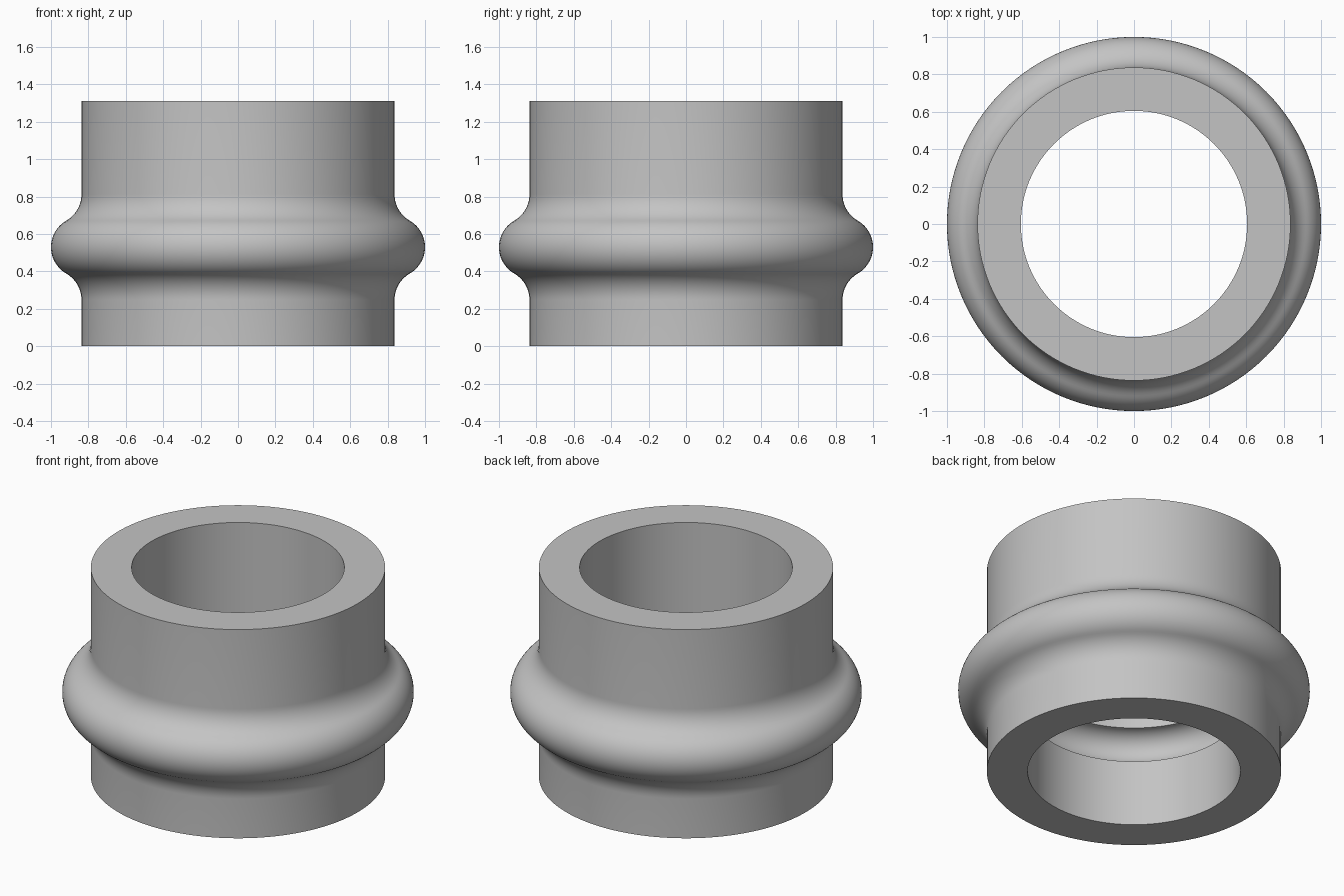
import bpy, bmesh
from math import sin, cos, radians, pi, atan2, degrees
from mathutils import Matrix

cube = bpy.data.objects.get("Cube")
if cube:
    bpy.data.objects.remove(cube)

HEIGHT = 1.31
OUTER, BORE = 0.837, 0.605     # wall radii
MID = 0.53                     # height of the bulge
BULGE = 1 - OUTER              # bulge and fillet radius
GROOVE = 0.11                  # radius of the inner groove
SEGMENTS = 128


def arc(r, z, radius, start, end, steps):
    """Points (r, z) along an arc, angles in degrees."""
    points = []
    for i in range(steps + 1):
        a = radians(start + (end - start) * i / steps)
        points.append((r + radius * cos(a), z + radius * sin(a)))
    return points


# Fillet centres lie one radius outside the wall, tangent to the bulge
rise = (3 ** 0.5) * BULGE
profile = [(BORE, 0), (OUTER, 0)]
profile += arc(OUTER + BULGE, MID - rise, BULGE, 180, 120, 10)
profile += arc(OUTER, MID, BULGE, -60, 60, 24)[1:]
profile += arc(OUTER + BULGE, MID + rise, BULGE, 240, 180, 10)[1:]
profile += [(OUTER, HEIGHT), (BORE, HEIGHT)]
# Half-round groove inside the bore
profile += arc(BORE, MID - 0.005, GROOVE, 90, -90, 24)

# Revolve the closed profile
bm = bmesh.new()
verts = [bm.verts.new((r, 0, z)) for r, z in profile]
edges = [bm.edges.new((v, verts[(i + 1) % len(verts)])) for i, v in enumerate(verts)]
bmesh.ops.spin(bm, geom=verts + edges, cent=(0, 0, 0), axis=(0, 0, 1),
               angle=2 * pi, steps=SEGMENTS, use_merge=True)
bmesh.ops.remove_doubles(bm, verts=bm.verts, dist=1e-5)
bmesh.ops.recalc_face_normals(bm, faces=bm.faces)
mesh = bpy.data.meshes.new("bulged_sleeve")
bm.to_mesh(mesh)
bm.free()

sleeve = bpy.data.objects.new("bulged_sleeve", mesh)
bpy.context.collection.objects.link(sleeve)

# Plain grey
grey = bpy.data.materials.new("light grey")
grey.use_nodes = True
colour = (0.55, 0.55, 0.55, 1)
grey.diffuse_color = colour
grey.node_tree.nodes["Principled BSDF"].inputs["Base Color"].default_value = colour
mesh.materials.append(grey)

# Smooth curves, sharp rims
bpy.ops.object.select_all(action='DESELECT')
sleeve.select_set(True)
bpy.context.view_layer.objects.active = sleeve
bpy.ops.object.shade_smooth_by_angle(angle=radians(30))
